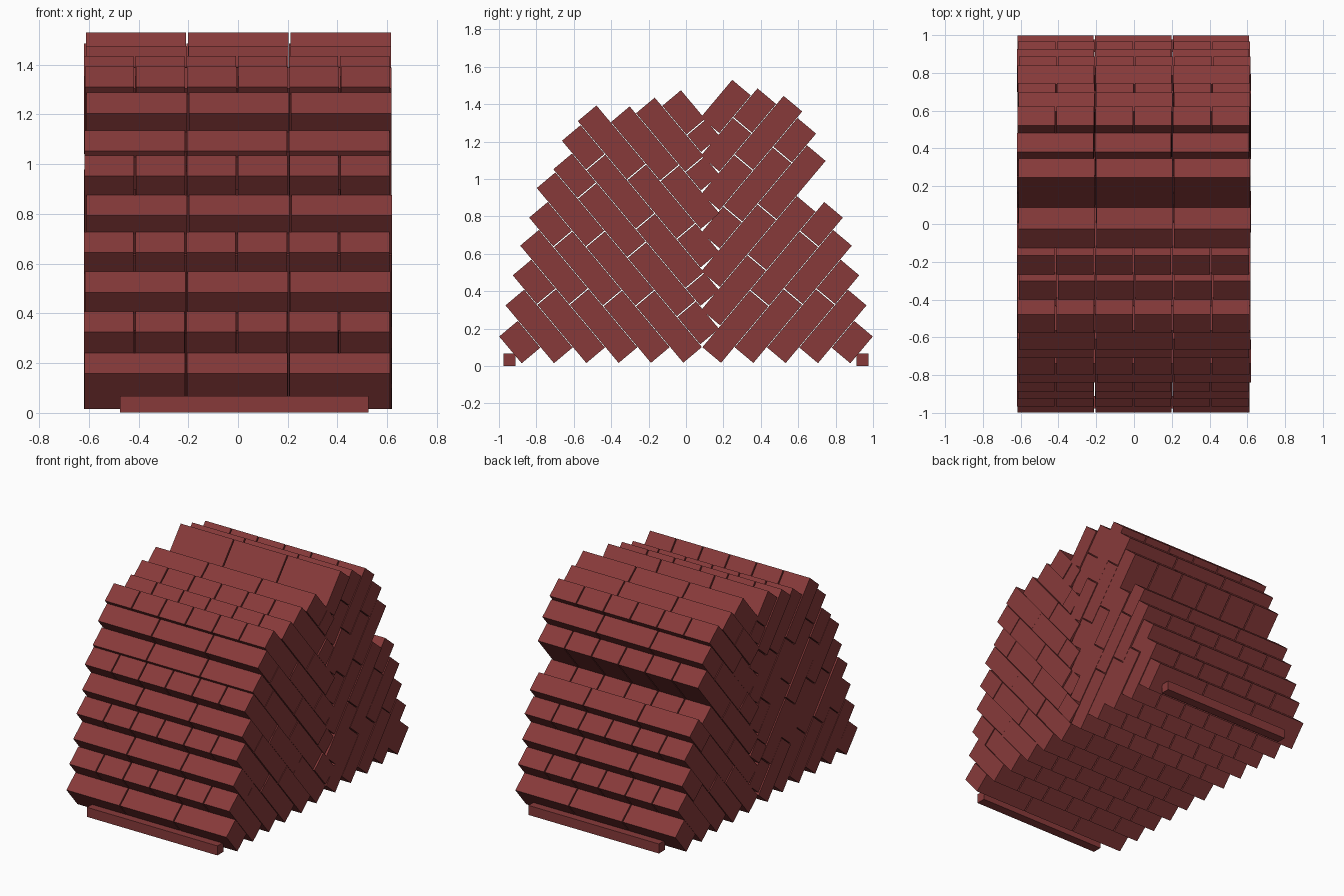
import bpy, bmesh, math, random
from mathutils import Matrix, Vector

if "Cube" in bpy.data.objects:
    bpy.data.objects.remove(bpy.data.objects["Cube"])

random.seed(4)
LEAN = math.radians(50)      # lean of the courses
PITCH = 0.1328               # course spacing
T0 = -0.665                  # underside of the lowest course
SHORT, LONG, GAP = 0.206, 0.413, 0.006
WIDTH = 1.235

clay = bpy.data.materials.new("brick_red")
clay.diffuse_color = (0.242, 0.042, 0.042, 1)
clay.use_nodes = True
clay.node_tree.nodes["Principled BSDF"].inputs["Base Color"].default_value = clay.diffuse_color


def add_box(bm, origin, axes, size):
    m = Matrix.Identity(4)
    for i in range(3):
        for r in range(3):
            m[r][i] = axes[i][r] * size[i]
        m[i][3] = origin[i]
    bmesh.ops.create_cube(bm, size=1, matrix=m)


def finish(bm, name):
    bmesh.ops.recalc_face_normals(bm, faces=bm.faces)
    me = bpy.data.meshes.new(name)
    bm.to_mesh(me)
    bm.free()
    me.materials.append(clay)
    ob = bpy.data.objects.new(name, me)
    bpy.context.collection.objects.link(ob)


def course(name, side, k, start, end, lead):
    """One leaning course: bricks laid from the outer face to the centre."""
    d = Vector((0, side * math.cos(LEAN), -math.sin(LEAN)))
    n = Vector((0, side * math.sin(LEAN), math.cos(LEAN)))
    x = Vector((1, 0, 0))
    t = T0 + PITCH * (k + 0.5)
    bm = bmesh.new()
    s, kind = start, lead
    while s < end - 0.02:
        e = s + (SHORT if kind == "S" else LONG)
        if end - e < 0.1:
            e = end
        # stretchers are three across, headers six across
        count = 3 if kind == "S" else 6
        w = WIDTH / count
        shift = random.uniform(-0.006, 0.006)
        for i in range(count):
            cx = -WIDTH / 2 + w * (i + 0.5) + shift
            c = d * ((s + e) / 2) + n * t + x * cx
            add_box(bm, c, (d, x, n), (e - s - GAP, w - 0.008, PITCH - 0.003))
        s = e
        kind = "H" if end - s > 0.3 else "S"
    finish(bm, name)


# Outer start of each course and the kind of brick showing on the outer face
front = [(-0.766, "S"), (-0.872, "H"), (-0.970, "S"), (-1.066, "H"),
         (-1.150, "S"), (-1.245, "H"), (-1.265, "S"), (-1.352, "S"),
         (-1.378, "H"), (-1.260, "H"), (-1.210, "H"), (-1.150, "S")]
back = front[:5] + [(-1.080, "H"), (-1.323, "H"), (-1.402, "S"),
                    (-1.445, "H"), (-1.386, "S"), (-1.334, "S")]

for k, (start, lead) in enumerate(front):
    end = -0.573 + 0.1106 * k if k < 6 else -0.037 - 0.157 * (k - 6)
    course(f"front_brick_course_{k + 1}", 1, k, start, end, lead)
for k, (start, lead) in enumerate(back):
    end = -0.573 + 0.1106 * k if k < 5 else -0.281 - 0.157 * (k - 5)
    course(f"back_brick_course_{k + 1}", -1, k, start, end, lead)

# Square rails under the outermost bricks
for name, y in (("front_rail", -0.943), ("back_rail", 0.943)):
    bm = bmesh.new()
    add_box(bm, (0.025, y, 0.034), Matrix.Identity(3), (1.0, 0.065, 0.066))
    finish(bm, name)
